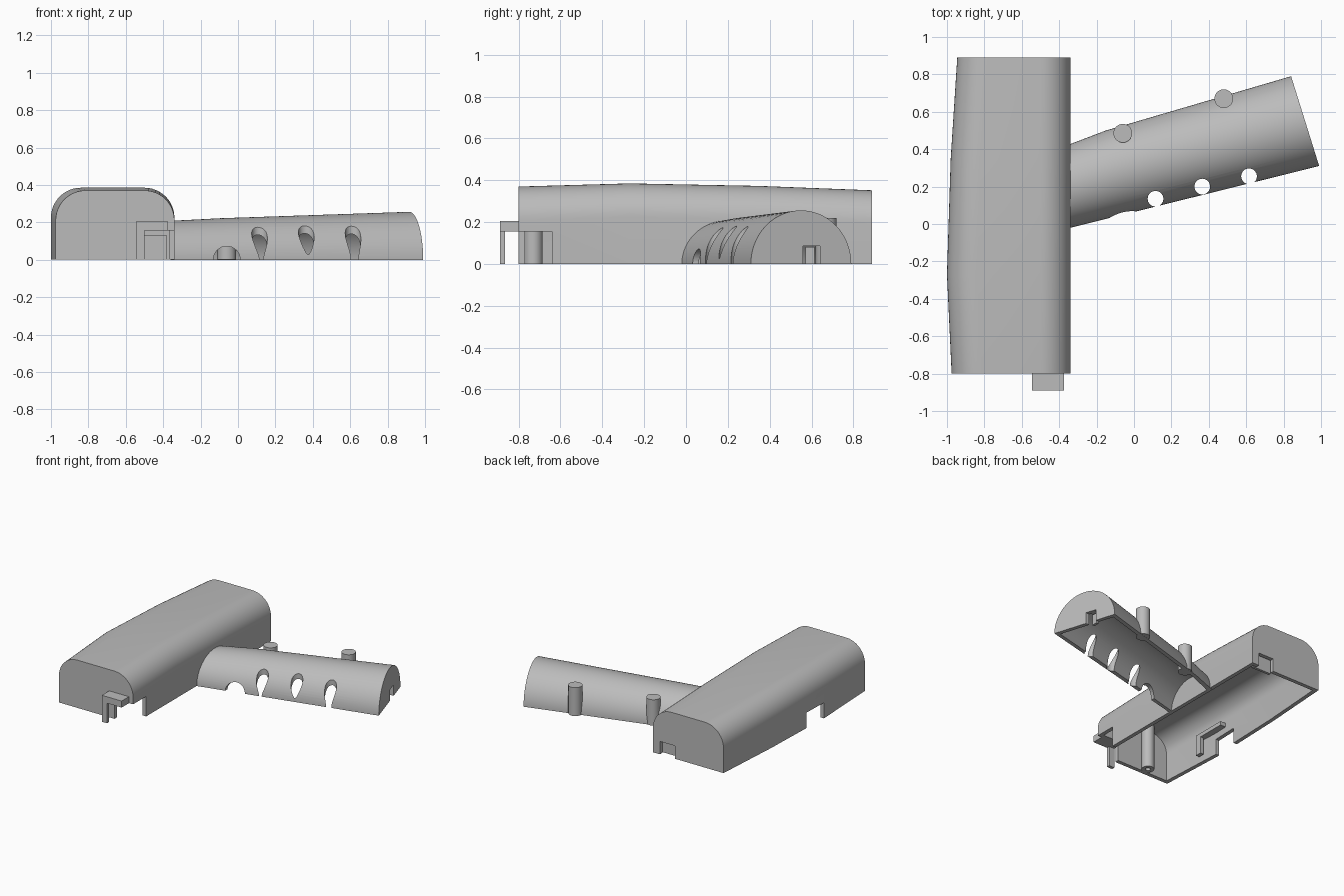
import bpy, bmesh, math
from math import sin, cos, pi
from mathutils import Vector

cube = bpy.data.objects.get("Cube")
if cube:
    bpy.data.objects.remove(cube, do_unlink=True)

grey = bpy.data.materials.new("plain_grey")
grey.use_nodes = True
grey.diffuse_color = (0.5, 0.5, 0.5, 1)
grey.node_tree.nodes["Principled BSDF"].inputs["Base Color"].default_value = (0.5, 0.5, 0.5, 1)

WALL = 0.03


def add_object(name, bm):
    bmesh.ops.recalc_face_normals(bm, faces=bm.faces)
    mesh = bpy.data.meshes.new(name)
    bm.to_mesh(mesh)
    bm.free()
    mesh.materials.append(grey)
    obj = bpy.data.objects.new(name, mesh)
    bpy.context.collection.objects.link(obj)
    return obj


def loft(name, rings):
    """Skin matching closed rings and cap both ends."""
    bm = bmesh.new()
    loops = [[bm.verts.new(p) for p in ring] for ring in rings]
    n = len(loops[0])
    for a, b in zip(loops, loops[1:]):
        for i in range(n):
            j = (i + 1) % n
            bm.faces.new((a[i], a[j], b[j], b[i]))
    bm.faces.new(loops[0])
    bm.faces.new(loops[-1])
    return add_object(name, bm)


def box(name, x0, x1, y0, y1, z0, z1):
    return loft(name, [[(x0, y0, z), (x1, y0, z), (x1, y1, z), (x0, y1, z)] for z in (z0, z1)])


def cylinder(name, x, y, r, z0, z1, n=32):
    return loft(name, [[(x + r * cos(2 * pi * i / n), y + r * sin(2 * pi * i / n), z)
                        for i in range(n)] for z in (z0, z1)])


def cut(obj, cutters):
    """Subtract each cutter, bake the result and drop the cutters."""
    for c in cutters:
        mod = obj.modifiers.new("cut", 'BOOLEAN')
        mod.operation = 'DIFFERENCE'
        mod.solver = 'EXACT'
        mod.object = c
    dg = bpy.context.evaluated_depsgraph_get()
    obj.data = bpy.data.meshes.new_from_object(obj.evaluated_get(dg))
    obj.modifiers.clear()
    for c in cutters:
        bpy.data.objects.remove(c, do_unlink=True)


def smooth(obj):
    bpy.ops.object.select_all(action='DESELECT')
    obj.select_set(True)
    bpy.context.view_layer.objects.active = obj
    bpy.ops.object.shade_smooth_by_angle(angle=math.radians(30))


# Main body: rounded arch section running front to back
def body_ring(y, left, height, inset=0.0, floor=0.0):
    right, left, top, r = -0.34 - inset, left + inset, height - inset, 0.16 - inset
    pts = [(right, y, floor)]
    for cx, start in ((right - r, 0), (left + r, pi / 2)):
        for i in range(13):
            a = start + i * pi / 24
            pts.append((cx + r * cos(a), y, top - r + r * sin(a)))
    return pts + [(left, y, floor)]


stations = [(-0.8, -0.975, 0.37), (-0.27, -1.0, 0.385), (0.35, -0.98, 0.373), (0.89, -0.945, 0.352)]
body = loft("body_shell", [body_ring(*s) for s in stations])
inner = []
for k, (y, left, h) in enumerate(stations):
    y += WALL if k == 0 else -WALL if k == 3 else 0
    inner.append(body_ring(y, left, h, WALL, -0.1))
cut(body, [
    loft("cavity", inner),
    box("front_corner_slot", -0.5, -0.3, -0.85, -0.64, -0.1, 0.155),
    box("side_slot", -1.1, -0.9, -0.26, -0.06, -0.1, 0.12),
    box("back_slot", -0.53, -0.4, 0.8, 1.0, -0.1, 0.1),
])
smooth(body)


# Grip: tapering half round running out to the left
def grip_ring(low, high, height, inset=0.0, floor=0.0):
    a, b = Vector((*low, 0)), Vector((*high, 0))
    mid, half = (a + b) / 2, (b - a) / 2
    half *= (half.length - inset) / half.length
    up = Vector((0, 0, height - inset))
    arc = [mid + half * cos(pi * i / 40) + up * sin(pi * i / 40) for i in range(41)]
    drop = Vector((0, 0, floor - 0.001))
    return [mid + half + drop] + arc + [mid - half + drop]


sections = [((-0.36, -0.025), (-0.36, 0.42), 0.208),
            ((-0.03, 0.057), (-0.15, 0.5), 0.222),
            ((0.99, 0.31), (0.84, 0.79), 0.256)]
grip = loft("grip_shell", [grip_ring(*s) for s in sections])
rings = [grip_ring(*s, WALL, -0.1) for s in sections]
axis = Vector((0.954, 0.298, 0))
rings[0] = [p + Vector((0.02, 0, 0)) for p in rings[0]]
rings[-1] = [p - axis * WALL for p in rings[-1]]
cutters = [loft("grip_cavity", rings)]
# Row of drilled finger holes along the front edge
for x, y in ((0.115, 0.135), (0.365, 0.2), (0.615, 0.255)):
    cutters.append(cylinder("finger_hole", x, y, 0.042, -0.2, 0.5))
# Round notch near the body and a square slot in the end
cutters.append(loft("round_notch", [[(-0.06 + 0.072 * cos(pi * i / 16), y, 0.072 * sin(pi * i / 16))
                                     for i in range(32)] for y in (-0.1, 0.16)]))
cutters.append(box("end_slot", 0.85, 1.1, 0.56, 0.64, -0.1, 0.085))
cut(grip, cutters)
smooth(grip)

# Outer pegs on the back edge of the grip
for name, x, y, z in (("inner_peg", -0.06, 0.485, 0.2), ("outer_peg", 0.48, 0.67, 0.22)):
    smooth(cylinder(name, x, y, 0.05, 0, z))

# Screw post inside the body
post = cylinder("screw_post", -0.74, -0.73, 0.045, 0, 0.35)
cut(post, [cylinder("screw_bore", -0.74, -0.73, 0.018, -0.1, 0.2)])
smooth(post)

# Snap clips: a ledge with a hanging leg
box("front_clip_ledge", -0.545, -0.375, -0.89, -0.79, 0.155, 0.205)
box("front_clip_leg", -0.545, -0.5, -0.89, -0.865, 0, 0.157)
box("side_clip_ledge", -0.98, -0.92, -0.42, -0.15, 0.17, 0.2)
box("side_clip_leg", -0.95, -0.92, -0.42, -0.37, 0.04, 0.172)
box("back_clip_plate", -0.54, -0.38, 0.83, 0.85, 0, 0.13)
box("back_clip_ledge", -0.54, -0.38, 0.83, 0.87, 0.11, 0.13)
box("grip_clip_leg", 0.84, 0.86, 0.57, 0.615, 0, 0.08)
box("grip_clip_ledge", 0.84, 0.885, 0.57, 0.615, 0.087, 0.11)
